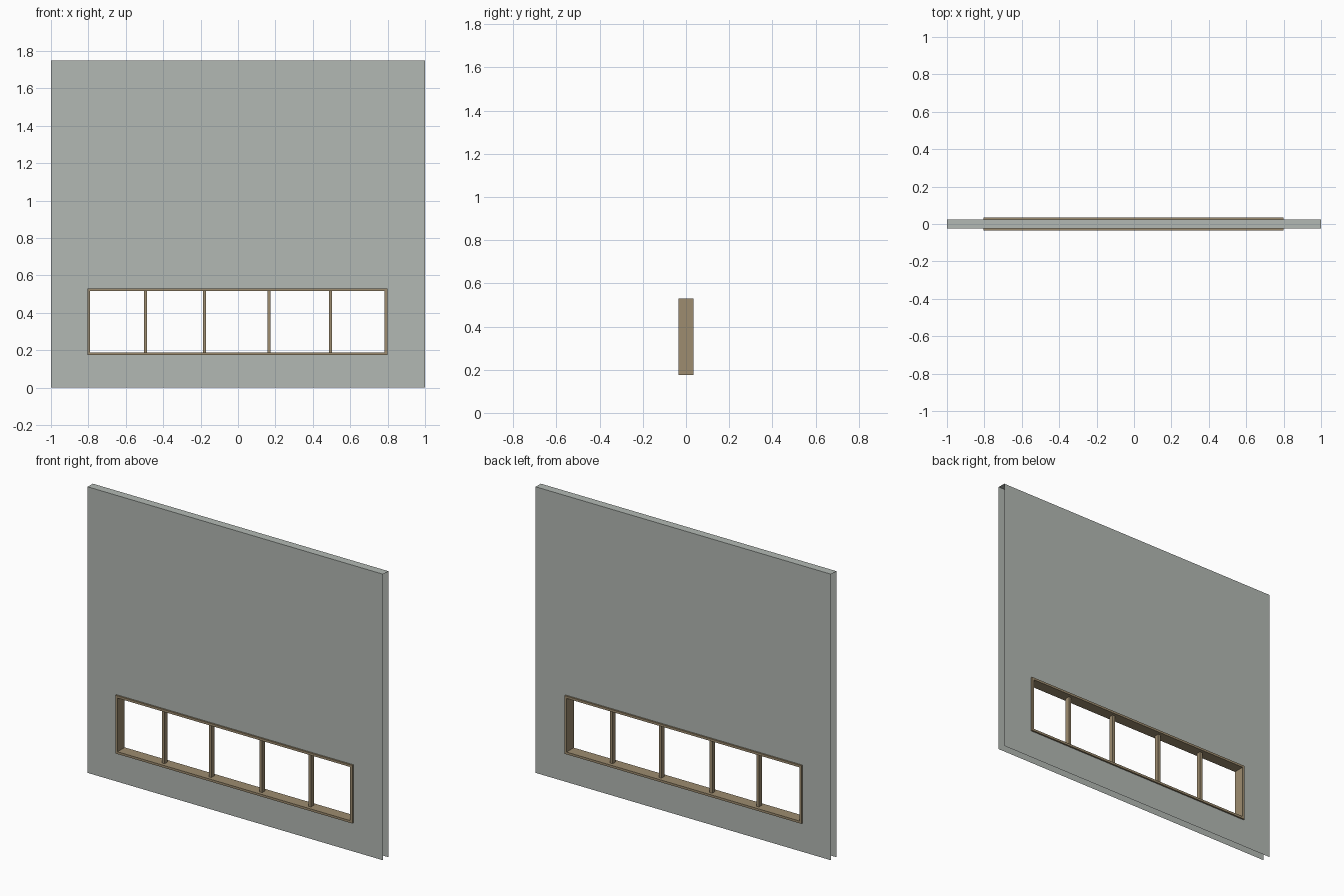
import bpy, bmesh

if "Cube" in bpy.data.objects:
    bpy.data.objects.remove(bpy.data.objects["Cube"])

# window opening (outer and inner edge of the frame) and depths
X0, X1, Z0, Z1 = -0.805, 0.798, 0.175, 0.531
RIM = 0.014
WALL_Y, FRAME_Y, BAR_Y = 0.025, 0.035, 0.014
WALL_TOP = 1.75


def material(name, rgb):
    m = bpy.data.materials.new(name)
    m.diffuse_color = (*rgb, 1)
    m.use_nodes = True
    m.node_tree.nodes["Principled BSDF"].inputs["Base Color"].default_value = m.diffuse_color
    return m


wall_mat = material("pale grey green", (0.45, 0.485, 0.455))
wood_mat = material("tan wood", (0.34, 0.265, 0.16))


def rect(bm, x0, x1, z0, z1, y):
    return [bm.verts.new((x, y, z)) for x, z in
            ((x0, z0), (x1, z0), (x1, z1), (x0, z1))]


def bridge(bm, a, b, flip=False):
    """Four quads joining two rectangular loops."""
    for i in range(4):
        j = (i + 1) % 4
        q = [a[i], a[j], b[j], b[i]]
        bm.faces.new(q[::-1] if flip else q)


def finish(bm, name, mat):
    me = bpy.data.meshes.new(name)
    bm.to_mesh(me)
    bm.free()
    me.materials.append(mat)
    ob = bpy.data.objects.new(name, me)
    bpy.context.collection.objects.link(ob)
    return ob


# wall: two sheets with a window opening, capped on top, open at ends and bottom
bm = bmesh.new()
outers = []
for y, flip in ((-WALL_Y, False), (WALL_Y, True)):
    outer = rect(bm, -1, 1, 0, WALL_TOP, y)
    bridge(bm, outer, rect(bm, X0, X1, Z0, Z1, y), flip)
    outers.append(outer)
f, b = outers
bm.faces.new((f[3], f[2], b[2], b[3]))
finish(bm, "wall", wall_mat)

# window frame: a closed rectangular ring
bm = bmesh.new()
fo, bo = (rect(bm, X0, X1, Z0, Z1, y) for y in (-FRAME_Y, FRAME_Y))
fi, bi = (rect(bm, X0 + RIM, X1 - RIM, Z0 + RIM, Z1 - RIM, y)
          for y in (-FRAME_Y, FRAME_Y))
for a, c in ((fo, fi), (fi, bi), (bi, bo), (bo, fo)):
    bridge(bm, a, c)
bmesh.ops.recalc_face_normals(bm, faces=bm.faces)
finish(bm, "window_frame", wood_mat)

# upright glazing bars, shallower than the frame
for n, x in enumerate((-0.495, -0.179, 0.165, 0.495), 1):
    bm = bmesh.new()
    w = 0.0085
    front = rect(bm, x - w, x + w, Z0 + RIM, Z1 - RIM, -BAR_Y)
    back = rect(bm, x - w, x + w, Z0 + RIM, Z1 - RIM, BAR_Y)
    bm.faces.new(front)
    bm.faces.new(back[::-1])
    bridge(bm, front, back)
    bmesh.ops.recalc_face_normals(bm, faces=bm.faces)
    finish(bm, f"glazing_bar_{n}", wood_mat)
